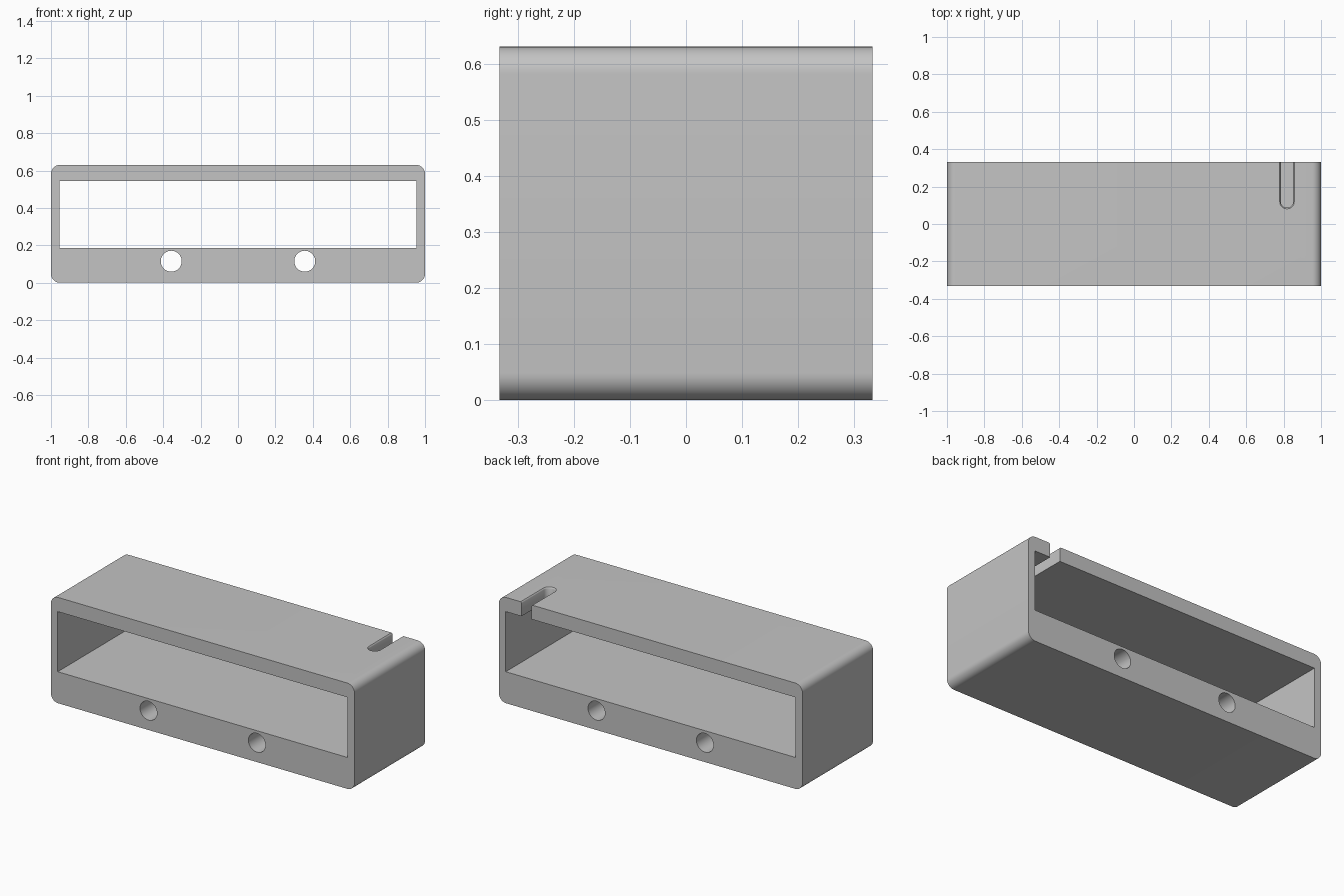
import bpy, bmesh, math
from mathutils import Vector

cube = bpy.data.objects.get("Cube")
if cube:
    bpy.data.objects.remove(cube, do_unlink=True)

HALF_X, HALF_Y, HEIGHT = 1.0, 0.332, 0.63

grey = bpy.data.materials.new("plain grey")
grey.use_nodes = True
colour = (0.55, 0.55, 0.55, 1)
grey.diffuse_color = colour
grey.node_tree.nodes["Principled BSDF"].inputs["Base Color"].default_value = colour


def loft(name, rings):
    """Closed solid through matching rings of points."""
    bm = bmesh.new()
    loops = [[bm.verts.new(p) for p in ring] for ring in rings]
    n = len(loops[0])
    for a, b in zip(loops, loops[1:]):
        for i in range(n):
            j = (i + 1) % n
            bm.faces.new((a[i], a[j], b[j], b[i]))
    bm.faces.new(loops[0])
    bm.faces.new(loops[-1])
    bmesh.ops.recalc_face_normals(bm, faces=bm.faces)
    mesh = bpy.data.meshes.new(name)
    bm.to_mesh(mesh)
    bm.free()
    mesh.materials.append(grey)
    obj = bpy.data.objects.new(name, mesh)
    bpy.context.collection.objects.link(obj)
    return obj


def rounded_box(cx, cy, hx, hy, r, steps):
    """Outline of a rectangle with round corners."""
    pts = []
    for k, (sx, sy) in enumerate([(1, 1), (-1, 1), (-1, -1), (1, -1)]):
        for i in range(steps + 1):
            a = math.pi / 2 * (k + i / steps)
            pts.append((cx + sx * (hx - r) + r * math.cos(a),
                        cy + sy * (hy - r) + r * math.sin(a)))
    return pts


def along_y(name, outline, half):
    return loft(name, [[Vector((x, y, z)) for x, z in outline] for y in (-half, half)])


# Sleeve body with rounded long edges
body = along_y("sleeve_body", rounded_box(0, HEIGHT / 2, HALF_X, HEIGHT / 2, 0.048, 10), HALF_Y)

# Rectangular opening right through
z0, z1 = 0.187, 0.545
cutters = [along_y("opening_cutter",
                   [(-0.955, z0), (0.955, z0), (0.955, z1), (-0.955, z1)], 0.5)]

# Pair of round holes through the thick base
for side, label in ((1, "left"), (-1, "right")):
    circle = [(side * 0.357 + 0.056 * math.cos(math.tau * i / 48),
               0.115 + 0.056 * math.sin(math.tau * i / 48)) for i in range(48)]
    cutters.append(along_y(label + "_hole_cutter", circle, 0.5))

# Round-ended slot in the top wall, open at the back, with a softened upper rim
rings = []
for z, grow in ((0.45, 0), (0.622, 0), (0.626, 0.002), (HEIGHT, 0.006), (0.7, 0.006)):
    r = 0.033 + grow
    rings.append([Vector((x, y, z)) for x, y in
                  rounded_box(0.818, 0.3, r, 0.213 + grow, r - 0.001, 8)])
cutters.append(loft("slot_cutter", rings))

for cutter in cutters:
    cutter.hide_render = True
    cutter.hide_viewport = False
    mod = body.modifiers.new(cutter.name, "BOOLEAN")
    mod.operation = "DIFFERENCE"
    mod.solver = "EXACT"
    mod.object = cutter

# Bake the cuts and drop the cutters
bpy.context.view_layer.update()
cut = bpy.data.meshes.new_from_object(body.evaluated_get(bpy.context.evaluated_depsgraph_get()))
body.modifiers.clear()
body.data = cut
for cutter in cutters:
    bpy.data.objects.remove(cutter, do_unlink=True)

bpy.ops.object.select_all(action="DESELECT")
body.select_set(True)
bpy.context.view_layer.objects.active = body
bpy.ops.object.shade_smooth_by_angle(angle=math.radians(30))
